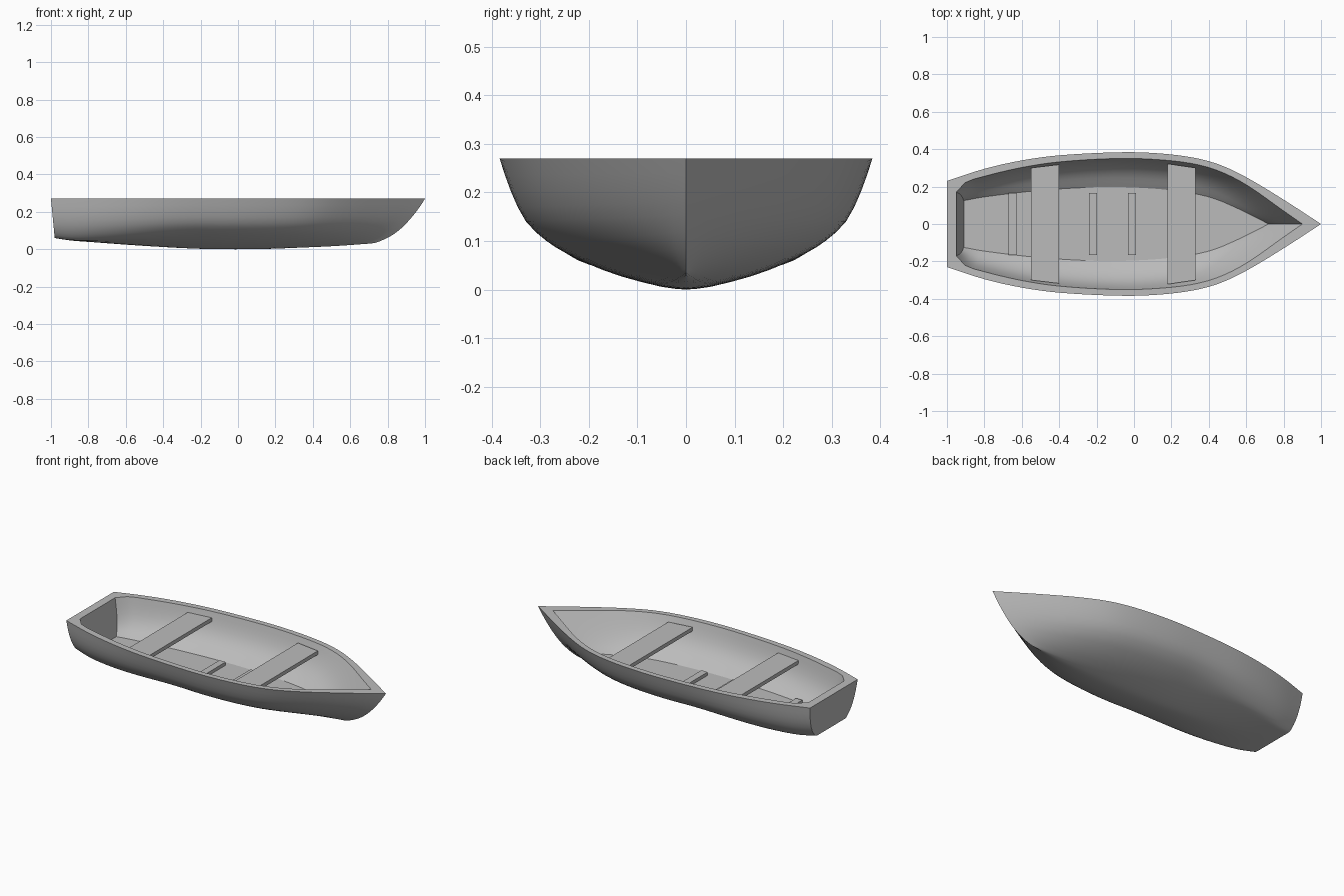
import bpy
import bmesh
import math

if "Cube" in bpy.data.objects:
    bpy.data.objects.remove(bpy.data.objects["Cube"], do_unlink=True)

RIM_Z = 0.27
FLOOR_Z = 0.06
STATIONS = 40

grey = bpy.data.materials.new("plain_grey")
grey.use_nodes = True
grey.diffuse_color = (0.5, 0.5, 0.5, 1)
grey.node_tree.nodes["Principled BSDF"].inputs["Base Color"].default_value = grey.diffuse_color


def lerp(a, b, t):
    return a + (b - a) * t


def curve(points, x):
    """Smooth curve through (x, value) points."""
    last = len(points) - 1
    x = min(max(x, points[0][0]), points[last][0])
    i = 0
    while i < last - 1 and x > points[i + 1][0]:
        i += 1

    def slope(k):
        a, b = points[max(k - 1, 0)], points[min(k + 1, last)]
        return (b[1] - a[1]) / (b[0] - a[0])

    (xa, ya), (xb, yb) = points[i], points[i + 1]
    h = xb - xa
    t = (x - xa) / h
    bend = slope(i) * h * t * (1 - t) ** 2 - slope(i + 1) * h * t * t * (1 - t)
    return ya + (yb - ya) * t * t * (3 - 2 * t) + bend


def resample(values, steps):
    """Refine a list of evenly indexed values."""
    keyed = list(enumerate(values))
    return [curve(keyed, k / steps) for k in range((len(values) - 1) * steps + 1)]


def finish(name, bm):
    bmesh.ops.recalc_face_normals(bm, faces=bm.faces[:])
    mesh = bpy.data.meshes.new(name)
    bm.to_mesh(mesh)
    bm.free()
    mesh.materials.append(grey)
    obj = bpy.data.objects.new(name, mesh)
    bpy.context.collection.objects.link(obj)
    return obj


# Plan curves: half widths along the length
OUTER_RIM = [(-1, .23), (-.8, .295), (-.6, .34), (-.4, .367), (-.1, .383), (.1, .38),
             (.3, .358), (.45, .32), (.6, .25), (.8, .13), (1, 0)]
INNER_RIM = [(-.95, .17), (-.905, .22), (-.8, .255), (-.6, .302), (-.4, .332), (-.1, .35),
             (.1, .346), (.3, .325), (.45, .285), (.6, .21), (.8, .07), (.9, 0)]
FLOOR_EDGE = [(-.91, .125), (-.8, .145), (-.5, .18), (-.2, .197), (0, .195), (.2, .18),
              (.4, .145), (.55, .085), (.72, 0)]
KEEL = [(0, .06), (.05, .047), (.12, .038), (.25, .022), (.4, .007), (.5, .001),
        (.65, .001), (.8, .01), (.9, .018), (1, .03)]

# Cross sections from keel to rim: transom, midship and stem
stern_y = resample([0, .2, .4, .54, .64, .76, .87, .95, 1], 2)
stern_z = resample([0, 0, 0, 0, .02, .15, .36, .65, 1], 2)
mid_y = resample([0, .13, .35, .52, .65, .75, .86, .94, 1], 2)
mid_z = resample([0, .02, .1, .19, .28, .37, .52, .75, 1], 2)
stem_x = resample([.70, .735, .785, .825, .855, .88, .915, .96, 1], 2)
wall_y = resample([0, .2, .45, .7, .88, 1], 2)
wall_z = resample([0, .1, .23, .43, .7, 1], 2)


def station(s):
    """Half outline: keel, outer rim, inner rim, floor edge, floor centre."""
    ring = []
    width = curve(OUTER_RIM, lerp(-1, 1, s))
    keel = curve(KEEL, s)
    blend = min(s / 0.45, 1)
    blend = blend * blend * (3 - 2 * blend)
    for sy, sz, my, mz, bow in zip(stern_y, stern_z, mid_y, mid_z, stem_x):
        fy, fz = lerp(sy, my, blend), lerp(sz, mz, blend)
        x = lerp(-1 + 0.02 * (1 - sz), bow, s)
        ring.append((x, width * fy, lerp(keel, RIM_Z, fz)))
    top_x, floor_x = lerp(-.95, .9, s), lerp(-.91, .72, s)
    top_y, floor_y = curve(INNER_RIM, top_x), curve(FLOOR_EDGE, floor_x)
    for a, b in reversed(list(zip(wall_y, wall_z))):
        ring.append((lerp(floor_x, top_x, b), lerp(floor_y, top_y, a), lerp(FLOOR_Z, RIM_Z, b)))
    ring.append((floor_x, 0, FLOOR_Z))
    return ring


# Hull: lofted half shell, closed at the stern, then mirrored
bm = bmesh.new()
rings = [[bm.verts.new(p) for p in station(i / STATIONS)] for i in range(STATIONS + 1)]
for a, b in zip(rings, rings[1:]):
    for j in range(len(a) - 1):
        bm.faces.new((a[j], b[j], b[j + 1], a[j + 1]))
n = len(stern_y)
stern = rings[0]
outer_mid = bm.verts.new((-1, 0, RIM_Z))
inner_mid = bm.verts.new((-.95, 0, RIM_Z))
bm.faces.new(stern[:n] + [outer_mid])
bm.faces.new(stern[n:] + [inner_mid])
bm.faces.new((stern[n - 1], stern[n], inner_mid, outer_mid))
bmesh.ops.mirror(bm, geom=bm.verts[:] + bm.edges[:] + bm.faces[:], axis='Y', merge_dist=0.0001)
bmesh.ops.remove_doubles(bm, verts=bm.verts[:], dist=0.0001)
hull = finish("hull", bm)
bpy.ops.object.select_all(action='DESELECT')
hull.select_set(True)
bpy.context.view_layer.objects.active = hull
bpy.ops.object.shade_smooth_by_angle(angle=math.radians(26))


def board(name, x0, x1, half0, half1, z0, z1):
    """Flat plank across the boat, with a half width at each edge."""
    bm = bmesh.new()
    bmesh.ops.create_cube(bm, size=2)
    for v in bm.verts:
        aft = v.co.x < 0
        v.co.y *= half0 if aft else half1
        v.co.x = x0 if aft else x1
        v.co.z = z0 if v.co.z < 0 else z1
    finish(name, bm)


# Seats
board("rear_seat", -.55, -.40, .30, .318, .215, .238)
board("front_seat", .18, .33, .322, .30, .215, .238)

# Floor ribs
for name, x in (("rear_rib", -.65), ("middle_rib", -.22), ("front_rib", -.01)):
    board(name, x - .021, x + .021, .165, .165, FLOOR_Z - .005, .08)
